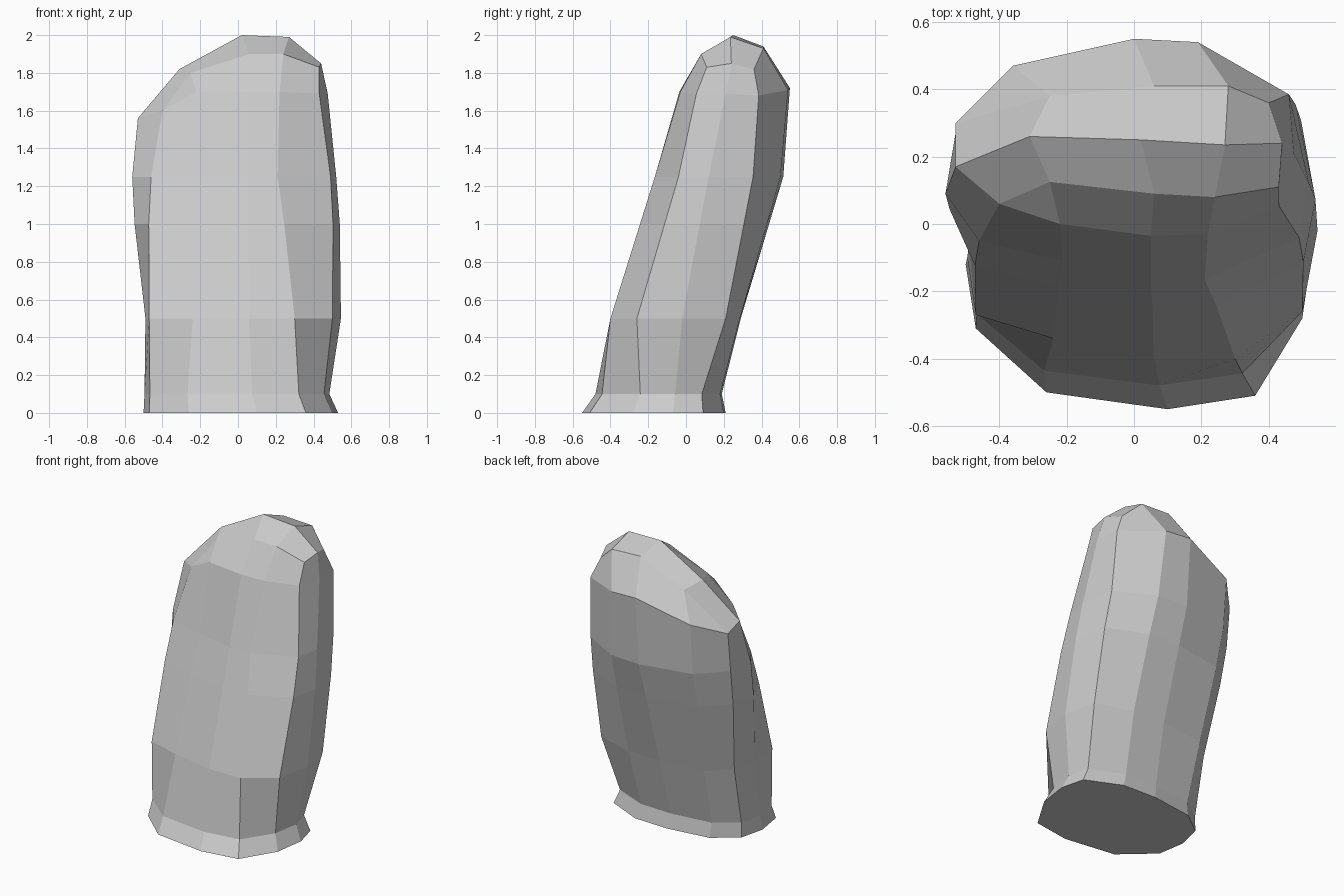
import bpy, bmesh
from mathutils import Vector

if "Cube" in bpy.data.objects:
    bpy.data.objects.remove(bpy.data.objects["Cube"])

# Twelve-sided sections, anticlockwise from the front left corner
base = [(-.47, -.31), (-.26, -.50), (.10, -.55), (.36, -.51), (.50, -.28), (.53, -.07),
        (.49, .09), (.25, .20), (0, .21), (-.30, .17), (-.46, .05), (-.50, -.12)]
middle = [(-.47, -.27), (-.24, -.34), (.06, -.40), (.30, -.40), (.50, -.26), (.545, -.02),
          (.50, .21), (.24, .285), (0, .29), (-.32, .26), (-.46, .13), (-.49, -.05)]
upper = [(-.46, -.05), (-.21, -.11), (.05, -.165), (.21, -.165), (.49, -.04), (.52, .12),
         (.48, .355), (.22, .50), (0, .515), (-.36, .44), (-.53, .27), (-.56, .09)]
# Uneven shoulder, lower on the left
shoulder = [(-.40, .06, 1.60), (-.22, 0, 1.70), (.05, -.035, 1.70), (.22, -.03, 1.70),
            (.43, .055, 1.69), (.475, .21, 1.69), (.46, .385, 1.68), (.19, .54, 1.71),
            (0, .55, 1.72), (-.36, .47, 1.60), (-.53, .30, 1.52), (-.53, .17, 1.56)]
# Crown: front, ridge and back rows, left to right
crown = [[(-.25, .125, 1.80), (.06, .09, 1.90), (.24, .08, 1.90), (.43, .11, 1.83)],
         [(-.31, .26, 1.82), (.02, .25, 2.0), (.27, .235, 1.99), (.44, .24, 1.85)],
         [(-.25, .38, 1.78), (.06, .41, 1.94), (.28, .41, 1.93), (.40, .36, 1.82)]]


def at(section, z):
    return [(x, y, z) for x, y in section]


# Pinched foot and a waist section between the main ones
foot = [(x * .95 - .02, (y + .17) * .88 - .145) for x, y in base]
waist = [Vector(a).lerp(Vector(b), 2 / 3) for a, b in zip(middle, upper)]
waist = [(p.x * 1.02, p.y) for p in waist]

bm = bmesh.new()
rings = [[bm.verts.new(p) for p in ring] for ring in
         (at(base, 0), at(foot, .1), at(middle, .5), at(waist, 1), at(upper, 1.25), shoulder)]
top = [[bm.verts.new(p) for p in row] for row in crown]

# Crown border matched to the shoulder; repeated corners close as triangles
rings.append([top[0][0]] + top[0] + [top[1][3]] + top[2][::-1] + [top[2][0], top[1][0]])
for low, high in zip(rings, rings[1:]):
    for i in range(12):
        j = (i + 1) % 12
        bm.faces.new(dict.fromkeys((low[i], low[j], high[j], high[i])))

# Crown facets and flat underside
for a, b in zip(top, top[1:]):
    for i in range(3):
        bm.faces.new((a[i], a[i + 1], b[i + 1], b[i]))
bm.faces.new(rings[0][::-1])
bmesh.ops.recalc_face_normals(bm, faces=bm.faces)

mesh = bpy.data.meshes.new("leaning_stone")
bm.to_mesh(mesh)
bm.free()
stone = bpy.data.objects.new("leaning_stone", mesh)
bpy.context.collection.objects.link(stone)
